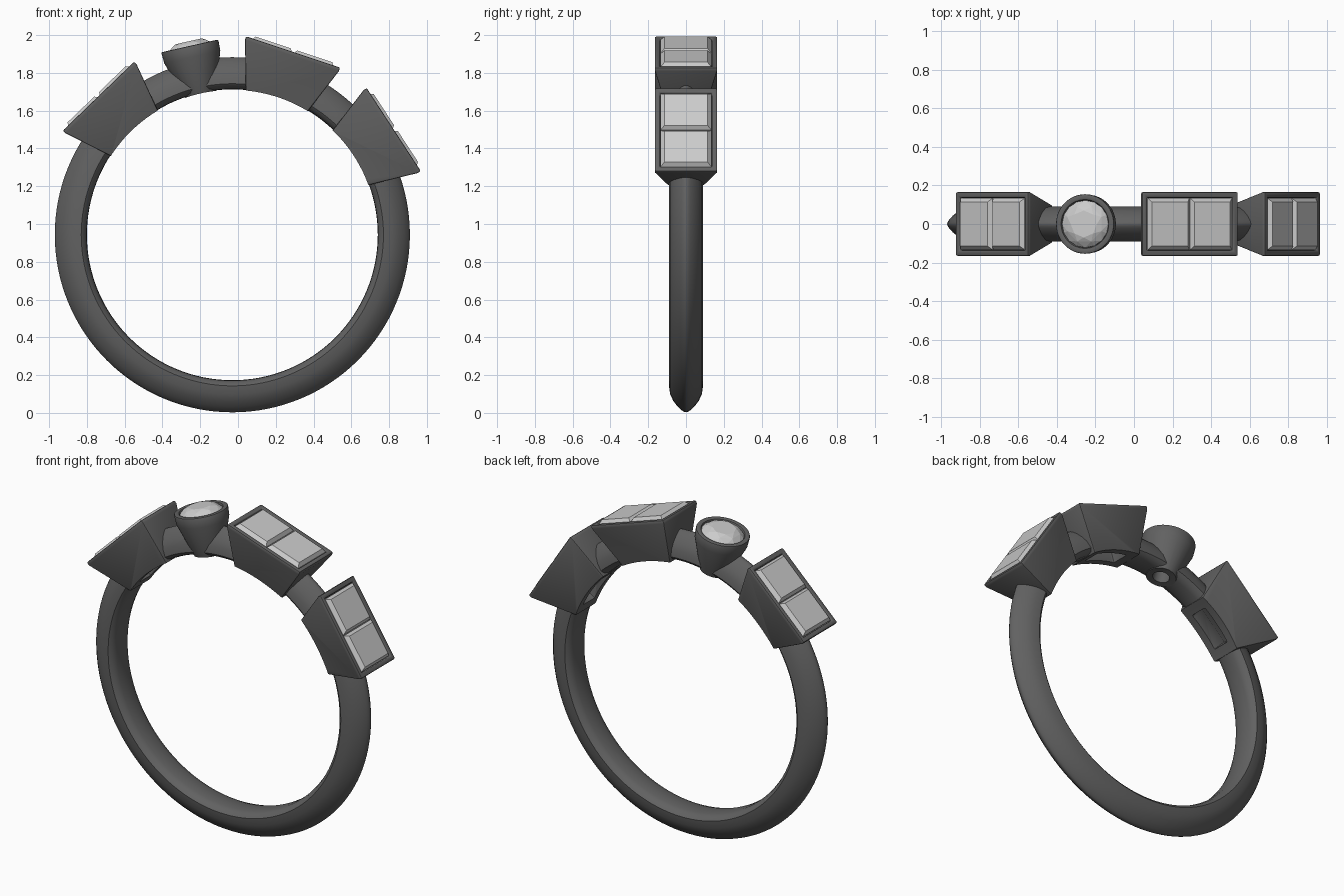
import bpy, bmesh, math
from mathutils import Matrix, Vector

if "Cube" in bpy.data.objects:
    bpy.data.objects.remove(bpy.data.objects["Cube"])

CX, CZ = -0.03, 0.943          # ring centre


def material(name, v):
    m = bpy.data.materials.new(name)
    m.diffuse_color = (v, v, v, 1)
    m.use_nodes = True
    m.node_tree.nodes["Principled BSDF"].inputs["Base Color"].default_value = m.diffuse_color
    return m


METAL, STONE = material("dark_metal", 0.12), material("pale_stone", 0.55)


def frame(deg):
    """Local z points outward from the ring centre, local x runs along the band."""
    return (Matrix.Translation((CX, 0, CZ))
            @ Matrix.Rotation(math.radians(90 - deg), 4, 'Y'))


def finish(name, bm, mtx, mat):
    bm.transform(mtx)
    bmesh.ops.recalc_face_normals(bm, faces=bm.faces)
    me = bpy.data.meshes.new(name)
    bm.to_mesh(me)
    bm.free()
    ob = bpy.data.objects.new(name, me)
    bpy.context.collection.objects.link(ob)
    me.materials.append(mat)
    return ob


def loft(name, loops, mtx, mat, ring=False):
    """Skin a stack of loops; ring=True joins last to first, else caps the ends."""
    bm = bmesh.new()
    vs = [[bm.verts.new(p) for p in lp] for lp in loops]
    n = len(vs[0])
    for i in range(len(vs) if ring else len(vs) - 1):
        a, b = vs[i], vs[(i + 1) % len(vs)]
        for k in range(n):
            bm.faces.new((a[k], a[(k + 1) % n], b[(k + 1) % n], b[k]))
    if not ring:
        bm.faces.new(vs[0])
        bm.faces.new(vs[-1])
    return finish(name, bm, mtx, mat)


def rect(hx, hy, z, cx=0):
    return [(cx - hx, -hy, z), (cx + hx, -hy, z), (cx + hx, hy, z), (cx - hx, hy, z)]


def circle(r, z, n=48, off=0.0):
    return [(r * math.cos(math.tau * (k + off) / n),
             r * math.sin(math.tau * (k + off) / n), z) for k in range(n)]


def smooth(ob, cutters=(), bevel=0):
    """Bevel, cut, apply, then shade smooth by angle."""
    bpy.ops.object.select_all(action='DESELECT')
    bpy.context.view_layer.objects.active = ob
    ob.select_set(True)
    if bevel:
        m = ob.modifiers.new("edge", 'BEVEL')
        m.width, m.segments = bevel, 2
        m.limit_method, m.angle_limit = 'ANGLE', math.radians(35)
    for c in cutters:
        m = ob.modifiers.new("cut", 'BOOLEAN')
        m.operation, m.object, m.solver = 'DIFFERENCE', c, 'EXACT'
    for m in list(ob.modifiers):
        bpy.ops.object.modifier_apply(modifier=m.name)
    bpy.ops.object.shade_smooth_by_angle(angle=math.radians(35))


# Band: domed cross-section swept round the finger hole
half = [(0.772, 0.045), (0.782, 0.075), (0.80, 0.09), (0.845, 0.084), (0.88, 0.067),
        (0.91, 0.044), (0.93, 0.022), (0.937, 0.01)]
prof = ([(0.77, 0)] + half + [(0.94, 0)] + [(r, -y) for r, y in reversed(half)])
N = 128
band = loft("band", [[(r * math.cos(math.tau * k / N), y, r * math.sin(math.tau * k / N))
                      for r, y in prof] for k in range(N)],
            Matrix.Translation((CX, 0, CZ)), METAL, ring=True)

# Finger-hole cutter trims the undersides of the settings
bore = loft("bore_cutter", [[(x, s, z) for x, z, _ in circle(0.767, 0, N)]
                            for s in (-0.4, 0.4)],
            Matrix.Translation((CX, 0, CZ)), METAL)
cutters = []

# Three tapered rectangular settings, each with two step-cut stones
for label, deg in (("left", 134), ("top", 71.6), ("right", 33.1)):
    M = frame(deg)
    box = loft(label + "_box_setting",
               [rect(0.169, 0.095, 0.735), rect(0.262, 0.165, 1.0), rect(0.262, 0.165, 1.02),
                rect(0.235, 0.138, 1.02), rect(0.232, 0.135, 0.985),
                rect(0.115, 0.055, 0.86), rect(0.115, 0.055, 0.735)], M, METAL, ring=True)
    smooth(box, [bore], bevel=0.007)
    cutters.append(loft(label + "_window_cutter",
                        [rect(0.119, 0.059, 0.68), rect(0.119, 0.059, 0.86),
                         rect(0.236, 0.139, 0.985), rect(0.236, 0.139, 1.01)], M, METAL))
    for side, cx in (("a", -0.116), ("b", 0.116)):
        loft(f"{label}_square_stone_{side}",
             [rect(0.03, 0.03, 0.90, cx * 0.9), rect(0.085, 0.105, 0.96, cx * 0.97),
              rect(0.114, 0.134, 1.004, cx), rect(0.114, 0.134, 1.012, cx),
              rect(0.098, 0.114, 1.034, cx)], M, STONE)

# Round cup setting
M = frame(102.7)
cup = loft("round_cup_setting",
           [circle(r, z) for r, z in ((0.076, 0.735), (0.152, 0.965), (0.155, 1.025),
                                      (0.125, 1.025), (0.120, 0.99), (0.048, 0.90),
                                      (0.048, 0.735))], M, METAL, ring=True)
smooth(cup, [bore], bevel=0.007)
cutters.append(loft("cup_hole_cutter", [circle(r, z) for r, z in
                    ((0.052, 0.68), (0.052, 0.90), (0.123, 0.99), (0.123, 1.01))], M, METAL))

# Round faceted stone: hull of table, kite, girdle and point
bm = bmesh.new()
for p in (circle(0.07, 1.05, 8) + circle(0.098, 1.038, 8, 0.5) + circle(0.123, 1.014, 16)
          + circle(0.123, 1.004, 16) + [(0, 0, 0.91)]):
    bm.verts.new(p)
bmesh.ops.convex_hull(bm, input=bm.verts)
finish("round_stone", bm, M, STONE)

# Open the band under each setting, then discard the cutters
smooth(band, cutters)
for c in cutters + [bore]:
    c.hide_render = True
    bpy.data.objects.remove(c)
